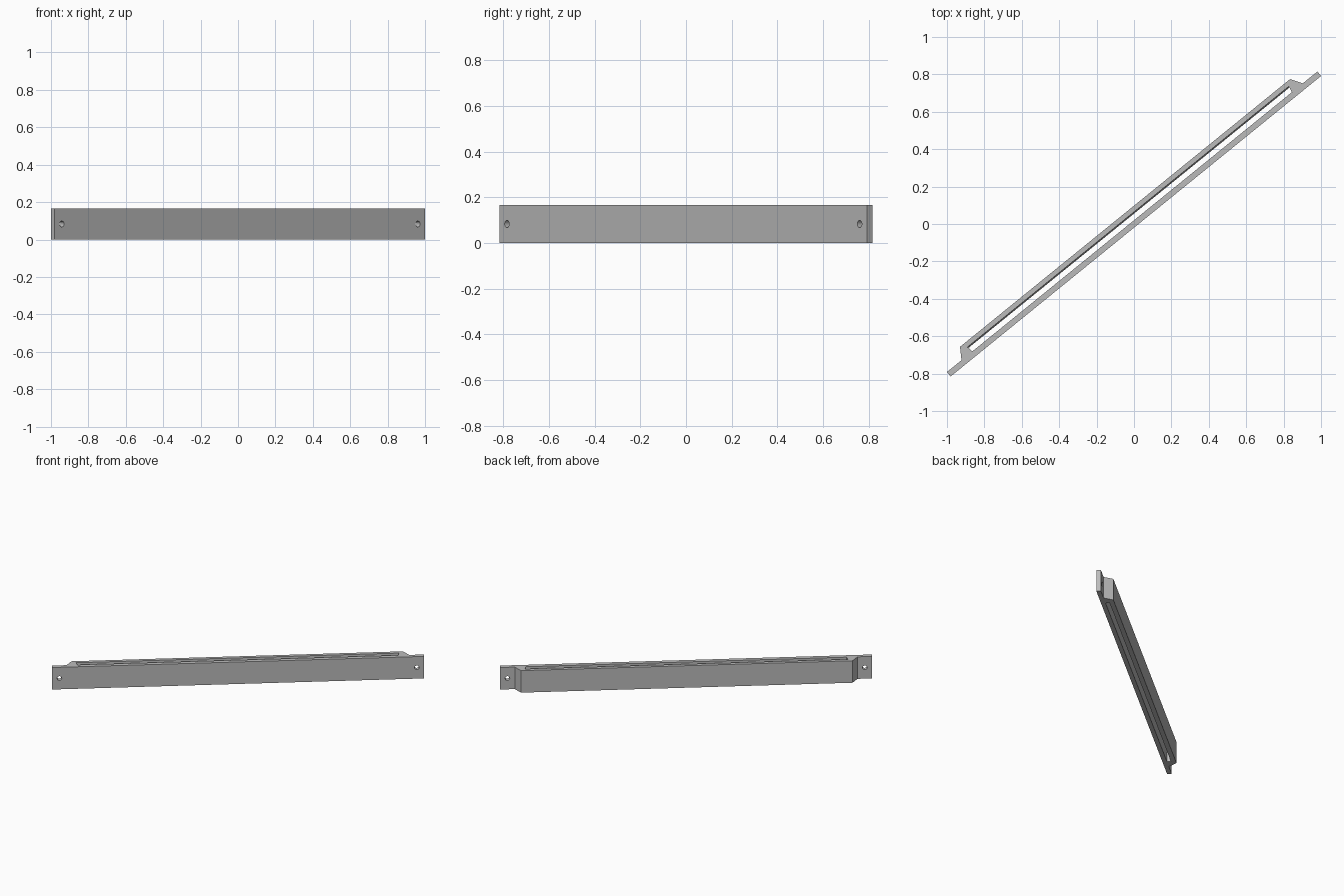
import bpy, bmesh, math
from mathutils import Matrix

if "Cube" in bpy.data.objects:
    bpy.data.objects.remove(bpy.data.objects["Cube"])

ANGLE = math.atan2(1.606, 1.980)   # handle runs diagonally in plan
LENGTH, THICK, HEIGHT = 2.55, 0.031, 0.166
TURN = Matrix.Rotation(ANGLE, 4, 'Z')

grey = bpy.data.materials.new("light grey metal")
grey.diffuse_color = (0.5, 0.5, 0.5, 1)
grey.use_nodes = True
grey.node_tree.nodes["Principled BSDF"].inputs["Base Color"].default_value = grey.diffuse_color


def loft(name, bottom, top):
    """Solid between two matching plan outlines at z = 0 and z = HEIGHT."""
    bm = bmesh.new()
    low = [bm.verts.new((u, v, 0)) for u, v in bottom]
    high = [bm.verts.new((u, v, HEIGHT)) for u, v in top]
    bm.faces.new(low[::-1])
    bm.faces.new(high)
    n = len(low)
    for i in range(n):
        j = (i + 1) % n
        bm.faces.new((low[i], low[j], high[j], high[i]))
    bmesh.ops.recalc_face_normals(bm, faces=bm.faces)
    mesh = bpy.data.meshes.new(name)
    bm.to_mesh(mesh)
    bm.free()
    mesh.materials.append(grey)
    obj = bpy.data.objects.new(name, mesh)
    bpy.context.collection.objects.link(obj)
    obj.matrix_world = TURN
    return obj


# Flat mounting plate
u, v = LENGTH / 2, THICK / 2
outline = [(-u, -v), (u, -v), (u, v), (-u, v)]
plate = loft("mounting_plate", outline, outline)

# Screw holes through both ends of the plate
for side in (-1, 1):
    bpy.ops.mesh.primitive_cylinder_add(vertices=24, radius=0.016, depth=0.1)
    cutter = bpy.context.object
    cutter.name = "hole_cutter"
    cutter.matrix_world = (TURN @ Matrix.Translation((side * 1.225, 0, HEIGHT / 2))
                           @ Matrix.Rotation(math.pi / 2, 4, 'X'))
    cutter.data.materials.append(grey)
    cutter.hide_render = True
    cutter.hide_viewport = True
    mod = plate.modifiers.new("screw_hole", 'BOOLEAN')
    mod.operation = 'DIFFERENCE'
    mod.solver = 'EXACT'
    mod.object = cutter


# Raised rail with splayed feet, its inner face tapering toward the top
def rail_outline(inner):
    half = [(1.100, v), (1.175, v), (1.136, 0.076), ]
    right = [(1.106, inner)] + half
    return right + [(-a, b) for a, b in reversed(right)]


loft("raised_rail", rail_outline(0.043), rail_outline(0.050))
